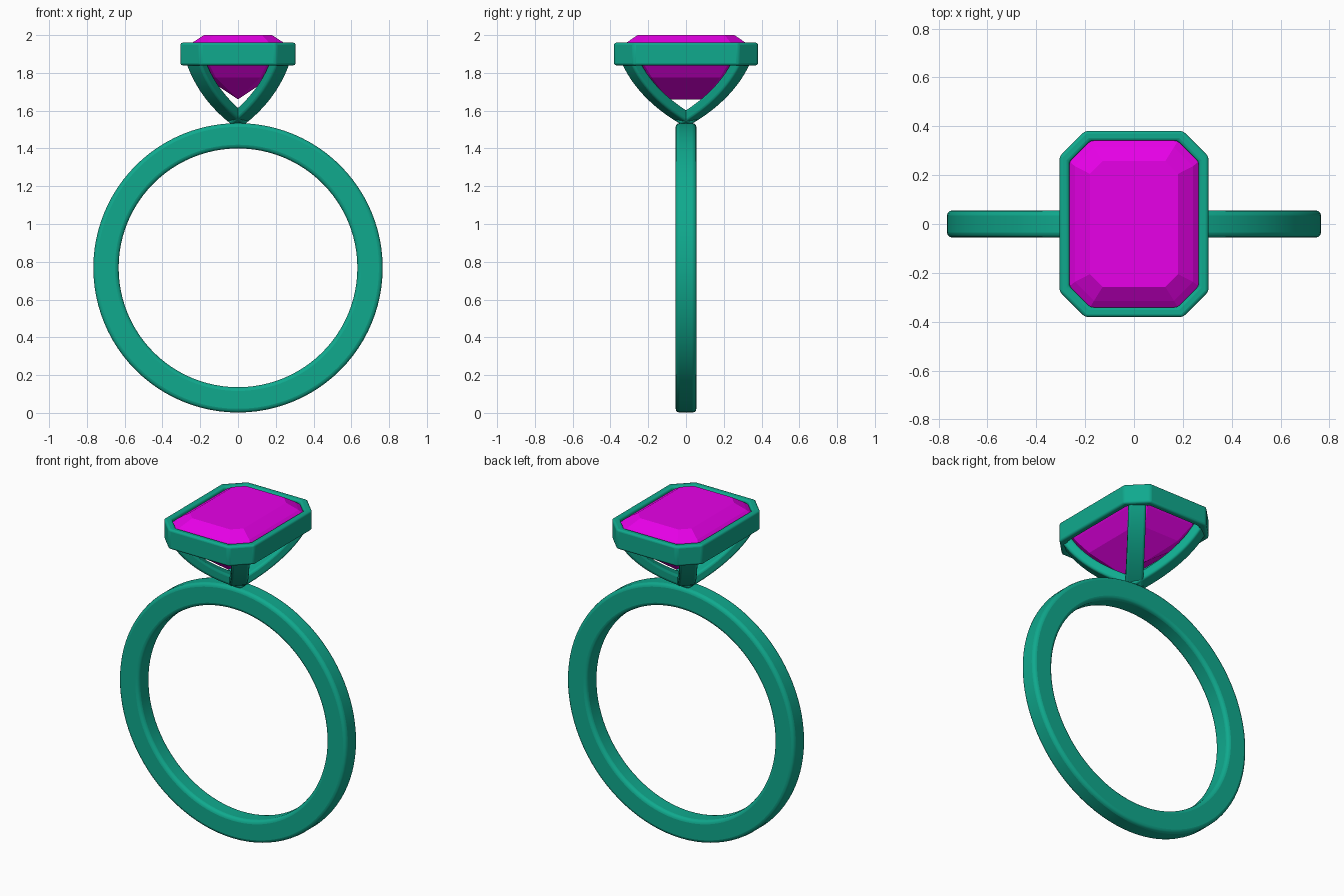
import bpy, bmesh, math
from mathutils import Vector

if "Cube" in bpy.data.objects:
    bpy.data.objects.remove(bpy.data.objects["Cube"])


def material(name, color):
    m = bpy.data.materials.new(name)
    m.diffuse_color = color
    m.use_nodes = True
    m.node_tree.nodes["Principled BSDF"].inputs["Base Color"].default_value = m.diffuse_color
    return m


METAL = material("teal_metal", (0.005, 0.40, 0.27, 1))
GEM = material("magenta_gem", (0.80, 0.0, 0.80, 1))


def loft(name, loops, mat, closed=False, bevel=0.0, smooth=True):
    """Skin a list of equal-length point loops; closed joins last to first, else ends are capped."""
    bm = bmesh.new()
    rings = [[bm.verts.new(p) for p in loop] for loop in loops]
    n = len(rings[0])
    pairs = list(zip(rings, rings[1:])) + ([(rings[-1], rings[0])] if closed else [])
    for a, b in pairs:
        for i in range(n):
            j = (i + 1) % n
            bm.faces.new((a[i], a[j], b[j], b[i]))
    if not closed:
        bm.faces.new(rings[0])
        bm.faces.new(rings[-1])
    bmesh.ops.remove_doubles(bm, verts=bm.verts, dist=1e-5)
    bmesh.ops.recalc_face_normals(bm, faces=bm.faces)
    me = bpy.data.meshes.new(name)
    bm.to_mesh(me)
    bm.free()
    me.materials.append(mat)
    ob = bpy.data.objects.new(name, me)
    bpy.context.collection.objects.link(ob)
    if bevel:
        mod = ob.modifiers.new("rounded_edges", 'BEVEL')
        mod.width, mod.segments, mod.limit_method = bevel, 3, 'ANGLE'
    if smooth:
        bpy.ops.object.select_all(action='DESELECT')
        ob.select_set(True)
        bpy.context.view_layer.objects.active = ob
        bpy.ops.object.shade_smooth_by_angle(angle=math.radians(35))
    return ob


def octagon(hx, hy, cut, z):
    """Rectangle with cut corners at height z."""
    return [(hx, hy - cut, z), (hx - cut, hy, z), (cut - hx, hy, z), (-hx, hy - cut, z),
            (-hx, cut - hy, z), (cut - hx, -hy, z), (hx - cut, -hy, z), (hx, cut - hy, z)]


# Finger band: rectangular section turned about the y axis
R_OUT, R_IN, HALF = 0.766, 0.632, 0.055
section = [(R_OUT, -HALF), (R_OUT, HALF), (R_IN, HALF), (R_IN, -HALF)]
band = []
for k in range(96):
    a = 2 * math.pi * k / 96
    band.append([(r * math.cos(a), y, 0.768 + r * math.sin(a)) for r, y in section])
loft("band", band, METAL, closed=True, bevel=0.02)

# Bezel: octagonal collar around the stone
loft("bezel", [octagon(0.305, 0.381, 0.104, 1.84), octagon(0.305, 0.381, 0.104, 1.96),
               octagon(0.265, 0.341, 0.087, 1.96), octagon(0.265, 0.341, 0.087, 1.84)],
     METAL, closed=True, bevel=0.012)

# Cradle: two crossing arches from corner to corner of the bezel
P0, P1, P2 = Vector((0, 1.556)), Vector((0.28, 1.69)), Vector((0.38, 1.88))


def arch(name, side):
    d = Vector((0.605, 0.796 * side, 0))
    across = Vector((-d.y, d.x, 0)) * 0.049
    loops = []
    for k in range(-14, 15):
        t = abs(k) / 14
        p = P0 * (1 - t) ** 2 + P1 * 2 * t * (1 - t) + P2 * t * t
        tan = ((P1 - P0) * (1 - t) + (P2 - P1) * t).normalized()
        nrm = Vector((-tan.y, tan.x)) * 0.028 if k else Vector((0, 0.031))
        s = -1 if k < 0 else 1
        loop = []
        for q, w in ((p + nrm, across), (p + nrm, -across), (p - nrm, -across), (p - nrm, across)):
            v = d * (s * q.x) + w
            loop.append((v.x, v.y, q.y))
        loops.append(loop)
    loft(name, loops, METAL, bevel=0.013)


arch("cradle_arch_a", 1)
arch("cradle_arch_b", -1)

# Stone: step cut, stacked octagons from keel to table
tiers = [(0, 0.095, 0, 1.66), (0.172, 0.235, 0.055, 1.775), (0.235, 0.307, 0.075, 1.86),
         (0.268, 0.344, 0.086, 1.915), (0.268, 0.344, 0.086, 1.935),
         (0.242, 0.315, 0.078, 1.96), (0.18, 0.257, 0.052, 2.0)]
loft("gemstone", [octagon(*t) for t in tiers], GEM, smooth=False)
